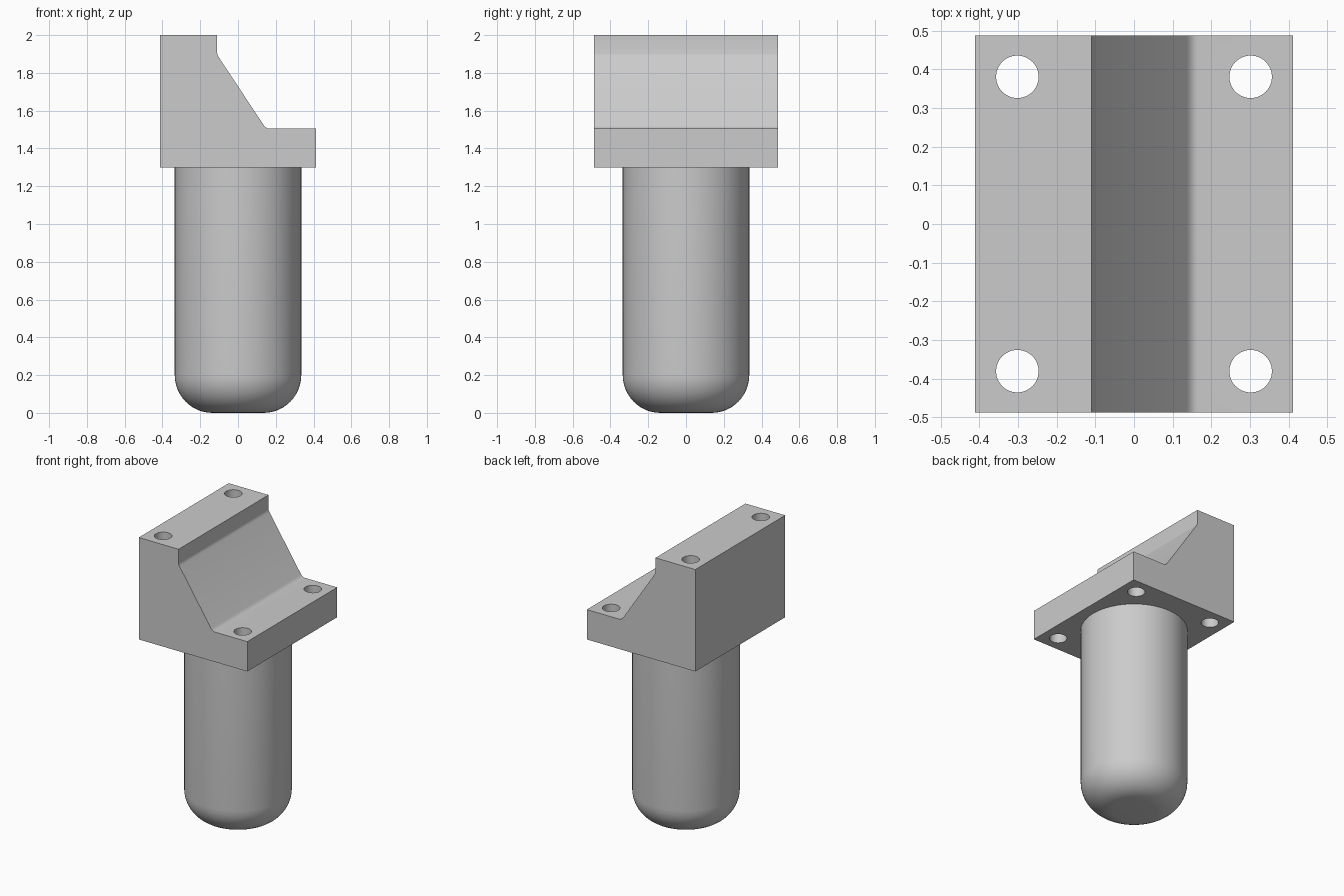
import bpy, bmesh, math

if "Cube" in bpy.data.objects:
    bpy.data.objects.remove(bpy.data.objects["Cube"])

HALF_Y = 0.488
SEG = 96


def make_object(name, bm):
    bmesh.ops.recalc_face_normals(bm, faces=bm.faces)
    mesh = bpy.data.meshes.new(name)
    bm.to_mesh(mesh)
    bm.free()
    ob = bpy.data.objects.new(name, mesh)
    bpy.context.collection.objects.link(ob)
    return ob


def apply_boolean(target, tool, operation):
    mod = target.modifiers.new(operation.lower(), 'BOOLEAN')
    mod.operation = operation
    mod.solver = 'EXACT'
    mod.object = tool
    bpy.context.view_layer.objects.active = target
    bpy.ops.object.modifier_apply(modifier=mod.name)
    bpy.data.objects.remove(tool, do_unlink=True)


# Stepped block: side profile (x, z) extruded along y
profile = [(-0.412, 1.3), (0.412, 1.3), (0.412, 1.505), (0.166, 1.505),
           (0.158, 1.506), (0.151, 1.509), (0.144, 1.514), (0.137, 1.522),
           (-0.102, 1.883), (-0.107, 1.891), (-0.11, 1.902),
           (-0.11, 2.0), (-0.412, 2.0)]
bm = bmesh.new()
face = bm.faces.new([bm.verts.new((x, -HALF_Y, z)) for x, z in profile])
ext = bmesh.ops.extrude_face_region(bm, geom=[face])
bmesh.ops.translate(bm, vec=(0, 2 * HALF_Y, 0),
                    verts=[v for v in ext['geom'] if isinstance(v, bmesh.types.BMVert)])
block = make_object("stepped_block_with_pin", bm)

# Round pin: lathed profile with a filleted lower end
R, F = 0.335, 0.2
outline = [(0, 0)]
for i in range(13):
    a = math.pi / 2 * i / 12
    outline.append((R - F + F * math.sin(a), F - F * math.cos(a)))
outline += [(R, 1.4), (0, 1.4)]
bm = bmesh.new()
verts = [bm.verts.new((r, 0, z)) for r, z in outline]
edges = [bm.edges.new(pair) for pair in zip(verts, verts[1:])]
bmesh.ops.spin(bm, geom=verts + edges, cent=(0, 0, 0), axis=(0, 0, 1),
               angle=2 * math.pi, steps=SEG)
bmesh.ops.remove_doubles(bm, verts=bm.verts, dist=1e-5)
pin = make_object("round_pin", bm)
apply_boolean(block, pin, 'UNION')

# Four vertical screw holes
for sx in (-1, 1):
    for sy in (-1, 1):
        bpy.ops.mesh.primitive_cylinder_add(vertices=48, radius=0.055, depth=1.2,
                                            location=(sx * 0.302, sy * 0.381, 1.7))
        hole = bpy.context.object
        hole.name = "screw_hole_cutter"
        hole.hide_render = True
        apply_boolean(block, hole, 'DIFFERENCE')

# Smooth round surfaces, crisp edges
bpy.ops.object.select_all(action='DESELECT')
block.select_set(True)
bpy.context.view_layer.objects.active = block
bpy.ops.object.shade_smooth_by_angle(angle=math.radians(30))
